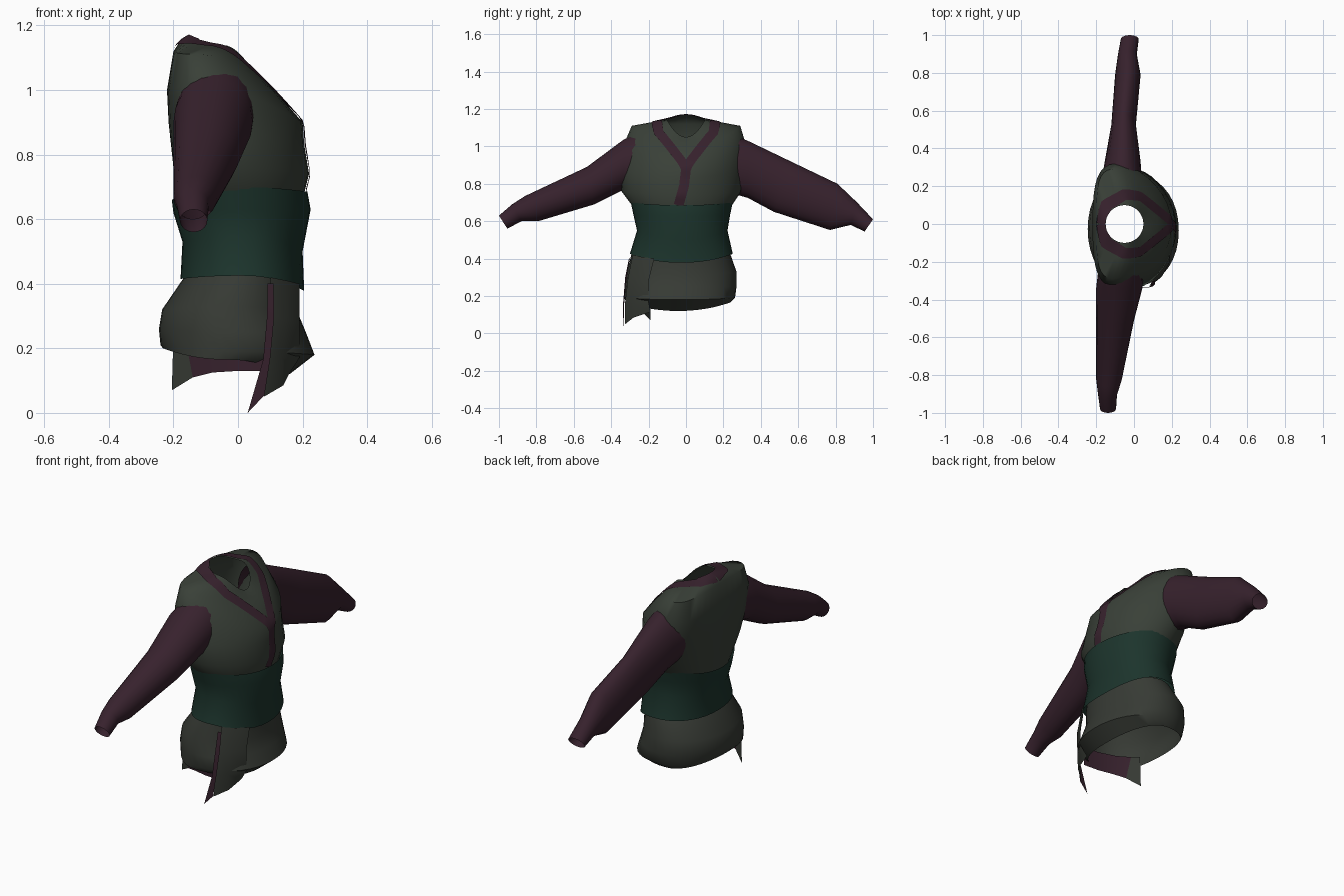
import bpy, bmesh, math
from mathutils import Vector
from mathutils.bvhtree import BVHTree

if "Cube" in bpy.data.objects:
    bpy.data.objects.remove(bpy.data.objects["Cube"], do_unlink=True)


def material(name, rgb):
    m = bpy.data.materials.new(name)
    m.use_nodes = True
    m.diffuse_color = (*rgb, 1)
    m.node_tree.nodes["Principled BSDF"].inputs["Base Color"].default_value = (*rgb, 1)
    return m


SAGE = material("sage grey cloth", (.041, .051, .039))
SKIRT = material("warm grey cloth", (.038, .043, .035))
PLUM = material("plum cloth", (.038, .0155, .026))
GREEN = material("dark green sash", (.0115, .034, .025))


def grid(name, rows, mats, closed=False, pick=None):
    """Skin a list of equal-length point rows; pick(centre) chooses the material."""
    bm = bmesh.new()
    vs = [[bm.verts.new(p) for p in row] for row in rows]
    n = len(rows[0])
    for a, b in zip(vs, vs[1:]):
        for i in range(n if closed else n - 1):
            j = (i + 1) % n
            f = bm.faces.new((a[i], a[j], b[j], b[i]))
            f.smooth = True
            if pick:
                f.material_index = pick(f.calc_center_median())
    bmesh.ops.recalc_face_normals(bm, faces=bm.faces)
    me = bpy.data.meshes.new(name)
    bm.to_mesh(me)
    bm.free()
    for m in mats:
        me.materials.append(m)
    ob = bpy.data.objects.new(name, me)
    bpy.context.collection.objects.link(ob)
    bpy.ops.object.select_all(action='DESELECT')
    ob.select_set(True)
    bpy.context.view_layer.objects.active = ob
    bpy.ops.object.shade_smooth_by_angle(angle=math.radians(60))
    return ob


def body_ring(xb, zb, xf, zf, y0, y1, zs, skew=0, power=1, n=36):
    """Tilted oval: back x/z, front x/z, side limits, side height, side shift back, squareness."""
    pts = []
    for i in range(n):
        t = math.tau * i / n
        c, s = math.cos(t), math.sin(t)
        cx, sy = (math.copysign(abs(v) ** power, v) for v in (c, s))
        pts.append(((xf + xb) / 2 + (xf - xb) / 2 * cx - skew * s * s,
                    (y0 + y1) / 2 + (y1 - y0) / 2 * sy,
                    zs * s * s + (zf if c > 0 else zb) * c * c))
    return pts


def body(name, rings, mat):
    return grid(name, [body_ring(*r) for r in rings], [mat], closed=True)


# Upper garment, from waist up to the neck opening
vest = body("vest", [
    (-.19, .64, .20, .66, -.27, .23, .66),
    (-.20, .76, .22, .74, -.345, .295, .76, .03),
    (-.215, .9, .205, .83, -.35, .31, .88, .06),
    (-.22, 1.0, .20, .9, -.333, .32, 1.01, .085),
    (-.20, 1.12, .125, .985, -.29, .29, 1.11, .075),
    (-.18, 1.15, .09, 1.02, -.18, .18, 1.13, .035),
    (-.15, 1.168, .05, 1.05, -.1, .1, 1.14)], SAGE)

# Waist sash
body("sash", [
    (-.205, .66, .215, .685, -.295, .25, .70),
    (-.20, .62, .225, .63, -.28, .235, .63),
    (-.172, .53, .20, .5, -.262, .222, .55, 0, .95),
    (-.178, .415, .205, .378, -.3, .25, .425, 0, .92)], GREEN)

# Flared skirt with a turned-in hem
body("skirt", [
    (-.16, .43, .19, .42, -.29, .235, .43),
    (-.235, .32, .185, .31, -.315, .27, .33, 0, .95),
    (-.245, .26, .21, .25, -.325, .27, .25, 0, .95),
    (-.24, .21, .237, .18, -.33, .262, .19, 0, .95),
    (-.232, .2, .16, .12, -.318, .235, .165, 0, .95)], SKIRT)


# Sleeves: each ring gives top y/z, bottom y/z, and x limits
def sleeve(name, rings, side, n=20):
    rows = []
    for yt, zt, yb, zb, x0, x1 in rings:
        row = []
        for i in range(n):
            t = math.tau * i / n
            k = (1 + math.sin(t)) / 2
            row.append(((x0 + x1) / 2 + (x1 - x0) / 2 * math.cos(t),
                        side * (yb + (yt - yb) * k), zb + (zt - zb) * k))
        rows.append(row)
    grid(name, rows, [PLUM], closed=True)


sleeve("left_sleeve", [
    (.24, 1.065, .24, .75, -.17, .04),
    (.33, 1.03, .33, .725, -.155, .035),
    (.58, .91, .47, .65, -.12, .01),
    (.81, .80, .77, .553, -.10, .035),
    (.915, .70, .88, .58, -.085, .015),
    (1.0, .61, .955, .545, -.07, .025)], 1)
sleeve("right_sleeve", [
    (.25, 1.08, .25, .78, -.19, .05),
    (.335, 1.035, .34, .765, -.20, .045),
    (.53, .89, .49, .69, -.20, 0),
    (.86, .735, .79, .60, -.20, -.065),
    (.93, .69, .88, .60, -.19, -.09),
    (1.0, .63, .955, .56, -.18, -.095)], -1)

# Collar bands draped on the vest, wider towards the nape
tree = BVHTree.FromPolygons([v.co for v in vest.data.vertices],
                            [p.vertices[:] for p in vest.data.polygons])
core = Vector((-.02, 0, .85))


def on_vest(p, lift=0):
    co, no, _, _ = tree.find_nearest(p)
    if no.dot(co - core) < 0:
        no = -no
    return co + no * lift, no


def band(name, guide, steps=6):
    g = [Vector(p) for p in guide]
    path = [a.lerp(b, i / steps) for a, b in zip(g, g[1:]) for i in range(steps)] + [g[-1]]
    rows = []
    for i, p in enumerate(path):
        tangent = (path[min(i + 2, len(path) - 1)] - path[max(i - 2, 0)]).normalized()
        co, no = on_vest(p)
        width = .036 - .01 * min(1, i / (3 * steps))
        across = tangent.cross(no).normalized() * width
        rows.append([on_vest(co + across * k, .005)[0] for k in (-1, -.5, 0, .5, 1)])
    grid(name, rows, [PLUM])


half = [(-.175, 0, 1.155), (-.145, .1, 1.145), (-.05, .155, 1.13), (.03, .145, 1.07),
        (.11, .085, 1.0), (.2, 0, .88)]
band("left_collar", half + [(.215, -.01, .79), (.21, -.04, .685)])
band("right_collar", [(x, -y, z) for x, y, z in half])

# Inner layer hanging below the right side of the skirt
grid("under_layer", [
    [(-.2, -.19, .24), (-.165, -.22, .24), (-.1, -.26, .24), (0, -.29, .24), (.1, -.29, .24)],
    [(-.205, -.19, .07), (-.14, -.23, .11), (-.08, -.26, .125), (0, -.285, .13), (.09, -.29, .13)]],
    [PLUM, SKIRT], pick=lambda c: int(c.x < -.14))

# Pointed front flap with its plum border
grid("flap", [
    [(.1, -.285, .42), (.15, -.24, .41), (.19, -.17, .4)],
    [(.105, -.31, .3), (.15, -.275, .29), (.19, -.2, .28)],
    [(.09, -.325, .17), (.14, -.285, .17), (.19, -.2, .17)],
    [(.08, -.325, .05), (.14, -.28, .085), (.155, -.19, .115)]], [SKIRT])
grid("flap_border", [
    [(.092, -.305, .4), (.11, -.3, .4)],
    [(.09, -.325, .3), (.112, -.318, .3)],
    [(.078, -.336, .165), (.1, -.33, .17)],
    [(.03, -.335, 0), (.082, -.332, .055)]], [PLUM])
